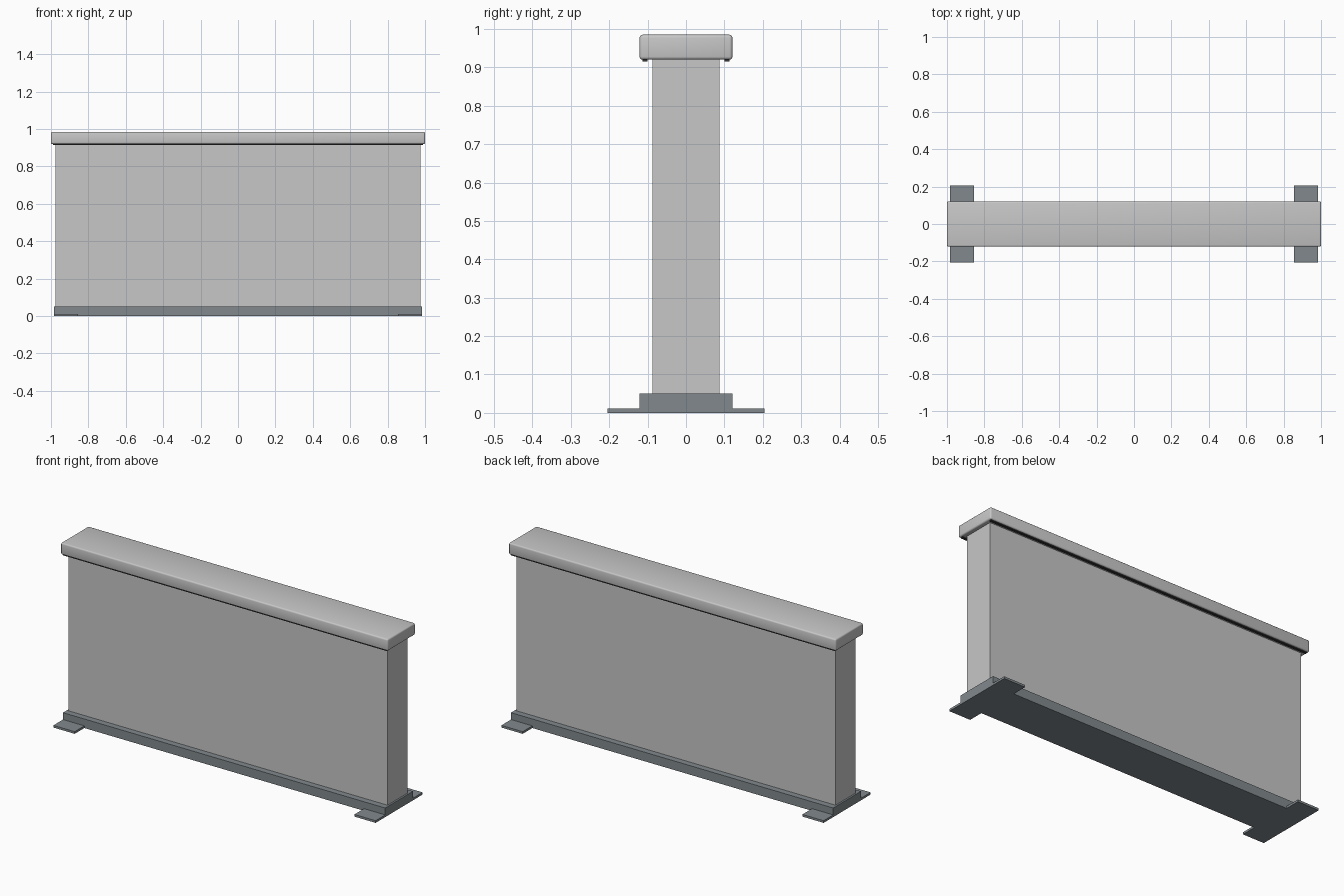
import bpy
import math

cube = bpy.data.objects.get("Cube")
if cube:
    bpy.data.objects.remove(cube, do_unlink=True)


def material(name, rgb):
    m = bpy.data.materials.new(name)
    m.use_nodes = True
    color = (*rgb, 1.0)
    m.diffuse_color = color
    m.node_tree.nodes["Principled BSDF"].inputs["Base Color"].default_value = color
    return m


light_grey = material("light grey", (0.57, 0.57, 0.57))
slate_grey = material("slate grey", (0.22, 0.25, 0.265))
dark_rubber = material("dark rubber", (0.04, 0.04, 0.04))


def box(name, x, y, z, mat, bevel=0.0):
    """Box spanning the (low, high) pairs x, y and z."""
    spans = (x, y, z)
    bpy.ops.mesh.primitive_cube_add(size=1, location=[(a + b) / 2 for a, b in spans])
    ob = bpy.context.object
    ob.name = name
    ob.scale = [b - a for a, b in spans]
    bpy.ops.object.transform_apply(location=False, rotation=False, scale=True)
    ob.data.materials.append(mat)
    if bevel:
        mod = ob.modifiers.new("rounded edges", "BEVEL")
        mod.width = bevel
        mod.segments = 3
        bpy.ops.object.modifier_apply(modifier=mod.name)
        bpy.ops.object.shade_smooth_by_angle(angle=math.radians(40))
    return ob


# Main panel, rounded cap and base plinth
box("panel", (-0.975, 0.975), (-0.087, 0.087), (0.05, 0.925), light_grey)
box("top_cap", (-1, 1), (-0.121, 0.121), (0.92, 0.985), light_grey, 0.008)
box("base_plinth", (-0.985, 0.985), (-0.121, 0.121), (0, 0.05), slate_grey)

# Flat feet across both ends, and seals under the cap along both long sides
for side, s in (("left", 1), ("right", -1)):
    box(side + "_foot", sorted((s * 0.855, s * 0.985)), (-0.205, 0.205), (0, 0.012), slate_grey)
for side, s in (("front", -1), ("back", 1)):
    box(side + "_seal", (-0.99, 0.99), sorted((s * 0.1, s * 0.113)), (0.915, 0.925), dark_rubber)
